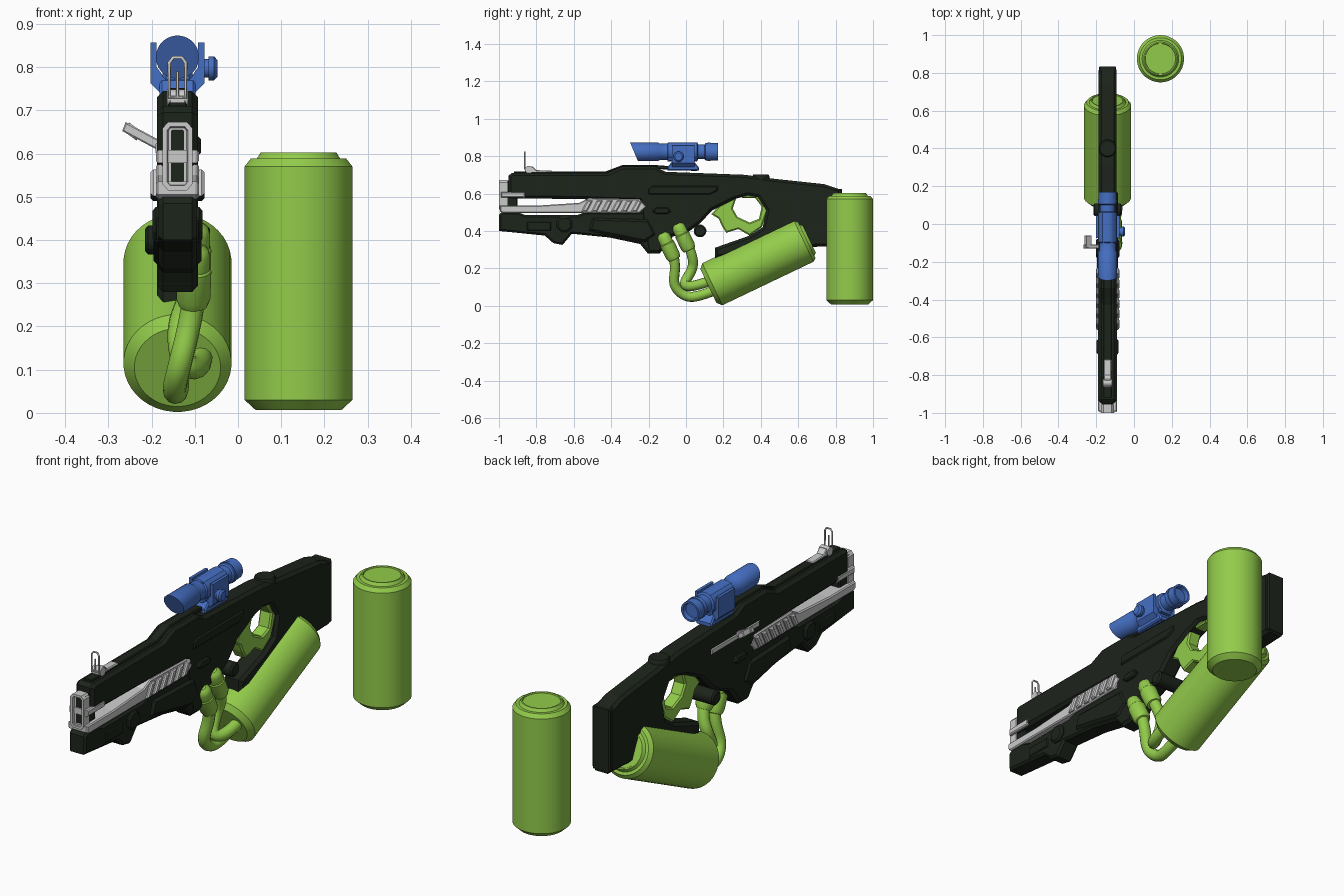
import bpy, bmesh, math
from mathutils import Vector, Matrix

if "Cube" in bpy.data.objects:
    bpy.data.objects.remove(bpy.data.objects["Cube"])

CX = -0.14  # centre plane of the rifle


def material(name, col):
    m = bpy.data.materials.new(name)
    m.diffuse_color = (*col, 1)
    m.use_nodes = True
    m.node_tree.nodes["Principled BSDF"].inputs["Base Color"].default_value = m.diffuse_color
    return m


BLACK = material("dark_polymer", (0.012, 0.018, 0.011))
GREEN = material("green", (0.29, 0.6, 0.07))
BLUE = material("blue", (0.06, 0.16, 0.55))


def finish(bm, name, mat=None, smooth=False):
    bmesh.ops.recalc_face_normals(bm, faces=bm.faces)
    me = bpy.data.meshes.new(name)
    bm.to_mesh(me)
    bm.free()
    ob = bpy.data.objects.new(name, me)
    bpy.context.collection.objects.link(ob)
    if mat:
        me.materials.append(mat)
    if smooth:
        smooth_object(ob)
    return ob


def smooth_object(ob):
    bpy.ops.object.select_all(action='DESELECT')
    ob.select_set(True)
    bpy.context.view_layer.objects.active = ob
    bpy.ops.object.shade_smooth_by_angle(angle=math.radians(35))


def prism(name, pts, lo, hi, mat=None, bevel=0.0, axis='x'):
    """Extrude a (y,z) profile along x, or an (x,z) profile along y; x is relative to CX."""
    bm = bmesh.new()
    if axis == 'x':
        vs = [bm.verts.new((CX + lo, a, b)) for a, b in pts]
        move = Vector((hi - lo, 0, 0))
    else:
        vs = [bm.verts.new((CX + a, lo, b)) for a, b in pts]
        move = Vector((0, hi - lo, 0))
    cap = bm.faces.new(vs)
    ext = bmesh.ops.extrude_face_region(bm, geom=[cap], use_keep_orig=True)['geom']
    bmesh.ops.translate(bm, vec=move, verts=[g for g in ext if isinstance(g, bmesh.types.BMVert)])
    bmesh.ops.recalc_face_normals(bm, faces=bm.faces)
    if bevel:
        k = 0 if axis == 'x' else 1
        rim = [e for e in bm.edges if abs(e.verts[0].co[k] - e.verts[1].co[k]) < 1e-5]
        bmesh.ops.bevel(bm, geom=rim, offset=bevel, segments=1, affect='EDGES', clamp_overlap=True)
    return finish(bm, name, mat)


def rect(y0, y1, z0, z1):
    return [(y0, z0), (y1, z0), (y1, z1), (y0, z1)]


def lathe(name, prof, origin, direction, mat=None, segs=32, slant=0):
    """Revolve (radius, height) pairs around a direction; slant shears the first two rings."""
    bm = bmesh.new()
    rot = Vector(direction).normalized().to_track_quat('Z', 'Y').to_matrix()
    rings = []
    for i, (r, h) in enumerate(prof):
        ring = []
        for s in range(segs):
            a = 2 * math.pi * (s + 0.5) / segs
            co = rot @ Vector((r * math.cos(a), r * math.sin(a), h))
            if i < 2:
                co.y -= slant * co.z
            ring.append(bm.verts.new(co + Vector(origin)))
        rings.append(ring)
    for a, b in zip(rings, rings[1:]):
        for s in range(segs):
            t = (s + 1) % segs
            bm.faces.new((a[s], a[t], b[t], b[s]))
    bm.faces.new(rings[0])
    bm.faces.new(rings[-1])
    return finish(bm, name, mat, smooth=segs > 10)


def tube(name, pts, radius, mat=None, cyclic=False):
    cu = bpy.data.curves.new(name, 'CURVE')
    cu.dimensions = '3D'
    cu.bevel_depth, cu.bevel_resolution, cu.resolution_u = radius, 4, 5
    sp = cu.splines.new('POLY' if cyclic else 'NURBS')
    sp.points.add(len(pts) - 1)
    for p, co in zip(sp.points, pts):
        p.co = (*co, 1)
    sp.use_cyclic_u = cyclic
    if not cyclic:
        sp.order_u, sp.use_endpoint_u = 3, True
    if mat:
        cu.materials.append(mat)
    ob = bpy.data.objects.new(name, cu)
    bpy.context.collection.objects.link(ob)
    bpy.ops.object.select_all(action='DESELECT')
    ob.select_set(True)
    bpy.context.view_layer.objects.active = ob
    bpy.ops.object.convert(target='MESH')
    smooth_object(bpy.context.object)


# Receiver, stock and the arm over the canister
prism("receiver_and_stock", [
    (-.95, .695), (-.93, .71), (-.42, .71), (-.34, .745), (-.165, .745), (-.11, .716), (.315, .70),
    (.46, .68), (.74, .65), (.83, .62), (.83, .32), (.69, .315), (.5, .30), (.155, .256), (.155, .31),
    (.34, .375), (.41, .42), (.43, .51), (.385, .58), (.33, .59), (.26, .57), (.14, .51), (.075, .44),
    (.02, .40), (-.07, .37), (-.14, .28), (-.205, .28), (-.23, .42), (-.25, .56), (-.56, .57), (-.95, .575)],
    -.047, .047, BLACK, .014)
prism("top_rail", [(-.92, .70), (-.40, .70), (-.32, .74), (.06, .72), (.06, .735), (-.16, .752),
                   (-.34, .752), (-.43, .718), (-.92, .718)], -.022, .022, BLACK, .004)
prism("butt_plate", rect(.80, .835, .33, .625), -.046, .046, BLACK, .006)

# Lower handguard
prism("lower_handguard", [
    (-1, .40), (-1, .485), (-.985, .50), (-.90, .50), (-.86, .485), (-.58, .485), (-.54, .50), (-.22, .50),
    (-.15, .44), (-.14, .285), (-.205, .28), (-.245, .33), (-.41, .365), (-.61, .385), (-.66, .325),
    (-.71, .335), (-.755, .375)], -.044, .044, BLACK, .010)
prism("handguard_cheek", [(-.52, .40), (-.22, .34), (-.16, .38), (-.20, .46), (-.50, .47)],
      -.056, .056, BLACK, .012)
lathe("handguard_pivot", [(.035, -.058), (.045, -.05), (.045, .05), (.035, .058)],
      (CX, -.65, .435), (1, 0, 0), BLACK, 8)

# Muzzle: grey frame with a recessed octagonal bore
prism("barrel_block", rect(-.985, -.90, .52, .67), -.03, .03, BLACK, .006)
oct_frame = [(-.022, .515), (.022, .515), (.035, .53), (.035, .658), (.022, .673), (-.022, .673),
             (-.035, .658), (-.035, .53)]
muzzle = prism("muzzle_frame", oct_frame, -1.0, -.955, axis='y')
bm = bmesh.new()
bm.from_mesh(muzzle.data)
bm.faces.ensure_lookup_table()
front = min(bm.faces, key=lambda f: f.calc_center_median().y)
for inset, depth in ((.012, 0), (.003, -.014), (.006, 0), (.002, -.02)):
    bmesh.ops.inset_region(bm, faces=[front], thickness=inset, depth=depth)
bm.to_mesh(muzzle.data)
bm.free()
prism("muzzle_side_bar", rect(-.99, -.86, .578, .608), -.05, .05, None, .005)

# Grey barrel rail with slanted cooling vents
prism("barrel_rail", [(-.995, .505), (-.98, .495), (-.25, .495), (-.21, .53), (-.25, .57), (-.52, .575),
                      (-.57, .55), (-.80, .535), (-.995, .535)], -.05, .05, None, .005)
for i in range(6):
    y = -.56 + i * .053
    prism(f"vent_{i + 1}", [(y, .502), (y + .03, .502), (y + .062, .563), (y + .032, .563)],
          -.062, .062, None, .006)

# Side details on the receiver
prism("right_panel", [(-.2, .595), (.13, .595), (.17, .615), (.17, .64), (-.18, .64), (-.2, .625)],
      .03, .054, BLACK, .006)
prism("selector_tabs", [(-.18, .505), (-.16, .49), (-.10, .49), (-.08, .505), (-.10, .525), (-.16, .525)],
      -.062, .062, BLACK, .006)
prism("bolt_slot", rect(-.28, .08, .598, .625), -.051, -.03, None, .004)
prism("bolt_handle_stem", [(-.04, .605), (-.04, .63), (-.12, .673), (-.128, .652)], -.13, -.108, None, .003, 'y')
prism("bolt_handle_tip", [(-.095, .63), (-.085, .652), (-.112, .672), (-.122, .65)], -.128, -.06, None, .003, 'y')
lathe("grip_knob", [(.026, -.075), (.034, -.068), (.034, .068), (.026, .075)],
      (CX, .075, .40), (1, 0, 0), BLACK, 16)
lathe("stock_dial", [(.048, -.03), (.048, .006), (.042, .016)], (CX, .40, .685), (0, 0, 1), BLACK, 12)
prism("handguard_seam", rect(-.85, -.72, .40, .45), -.049, .049, BLACK, .006)

# Green thumbhole grip with trigger hook
prism("thumbhole_grip", [
    (.135, .49), (.175, .465), (.19, .43), (.215, .39), (.28, .41), (.34, .375), (.405, .42), (.437, .51),
    (.39, .60), (.29, .60), (.30, .575), (.37, .575), (.405, .53), (.39, .465), (.34, .445), (.275, .475),
    (.25, .52), (.27, .58), (.2, .56)], -.032, .032, GREEN, .007)

# Canisters: one mounted, one spare
can = [(.10, 0), (.125, .023), (.125, .563), (.111, .581), (.097, .581), (.088, .595), (.082, .595), (.08, .59)]
lathe("spare_canister", can, (.14, .875, .007), (0, 0, 1), GREEN, 40)
lathe("mounted_canister", can, (CX, .12, .105), (0, .9, .43), GREEN, 40)

# Feed bottles and hoses
bottle = [(.018, -.014), (.031, -.004), (.036, .012), (.036, .045), (.040, .05), (.040, .12), (.033, .14), (.024, .142)]
for n, (y, z) in enumerate(((-.122, .375), (-.042, .425))):
    lathe(f"feed_bottle_{n + 1}", bottle, (-.10, y, z), (-.03, .43, -.9), GREEN, 20)
tube("feed_hose_1", [(-.103, -.065, .26), (-.11, -.055, .21), (-.135, -.07, .11), (-.15, -.01, .05),
                     (-.14, .06, .045), (-.14, .16, .085)], .027, GREEN)
tube("feed_hose_2", [(-.103, .012, .32), (-.11, .035, .27), (-.14, .04, .20), (-.13, -.02, .11),
                     (-.085, .04, .10), (-.085, .15, .14)], .027, GREEN)

# Scope: hollow slanted hood, tube, eyepiece, saddle mount and knobs
S = (CX, 0, .823)
lathe("scope_hood", [(.042, -.278), (.050, -.278), (.050, -.15), (.044, -.14), (.044, -.10), (.049, -.095),
                     (.049, .06), (.040, .065), (.040, .10), (.047, .105), (.047, .17), (.038, .17),
                     (.035, .15)], S, (0, 1, 0), BLUE, 32, .42).data
lathe("hood_lens_rim", [(.044, -.235), (.044, -.23)], S, (0, 1, 0), BLUE, 32)
lathe("eyepiece_ring", [(.050, .115), (.050, .13)], S, (0, 1, 0), BLUE, 32)
half = [(.035, .735), (.062, .762), (.062, .857), (.048, .857), (.048, .80), (.03, .775)]
prism("scope_saddle", half + [(-x, z) for x, z in reversed(half)], -.075, .045, BLUE, 0, 'y')
prism("scope_body", rect(-.10, .06, .77, .865), -.035, .035, BLUE, .008)
prism("scope_foot", [(-.10, .722), (.07, .722), (.07, .738), (.04, .775), (-.07, .775), (-.10, .742)],
      -.042, .042, BLUE, .006)
lathe("scope_knob", [(.022, .05), (.022, .072), (.028, .072), (.028, .085), (.02, .092)],
      (CX, -.04, .797), (1, 0, 0), BLUE, 16)

# Flip-up front sight
prism("sight_base", [(-.86, .705), (-.71, .705), (-.72, .722), (-.80, .725), (-.82, .745), (-.86, .735)],
      -.02, .02, None, .004)
lathe("sight_hinge", [(.02, -.024), (.02, .024)], (CX, -.84, .728), (1, 0, 0), None, 14)
loop = [(-.019, .73), (.019, .73), (.019, .81), (.010, .822), (-.010, .822), (-.019, .81)]
tube("sight_loop", [(CX + x, -.862, z) for x, z in loop], .004, None, True)
tube("sight_post", [(CX, -.862, .73), (CX, -.862, .76), (CX, -.862, .79)], .003)
